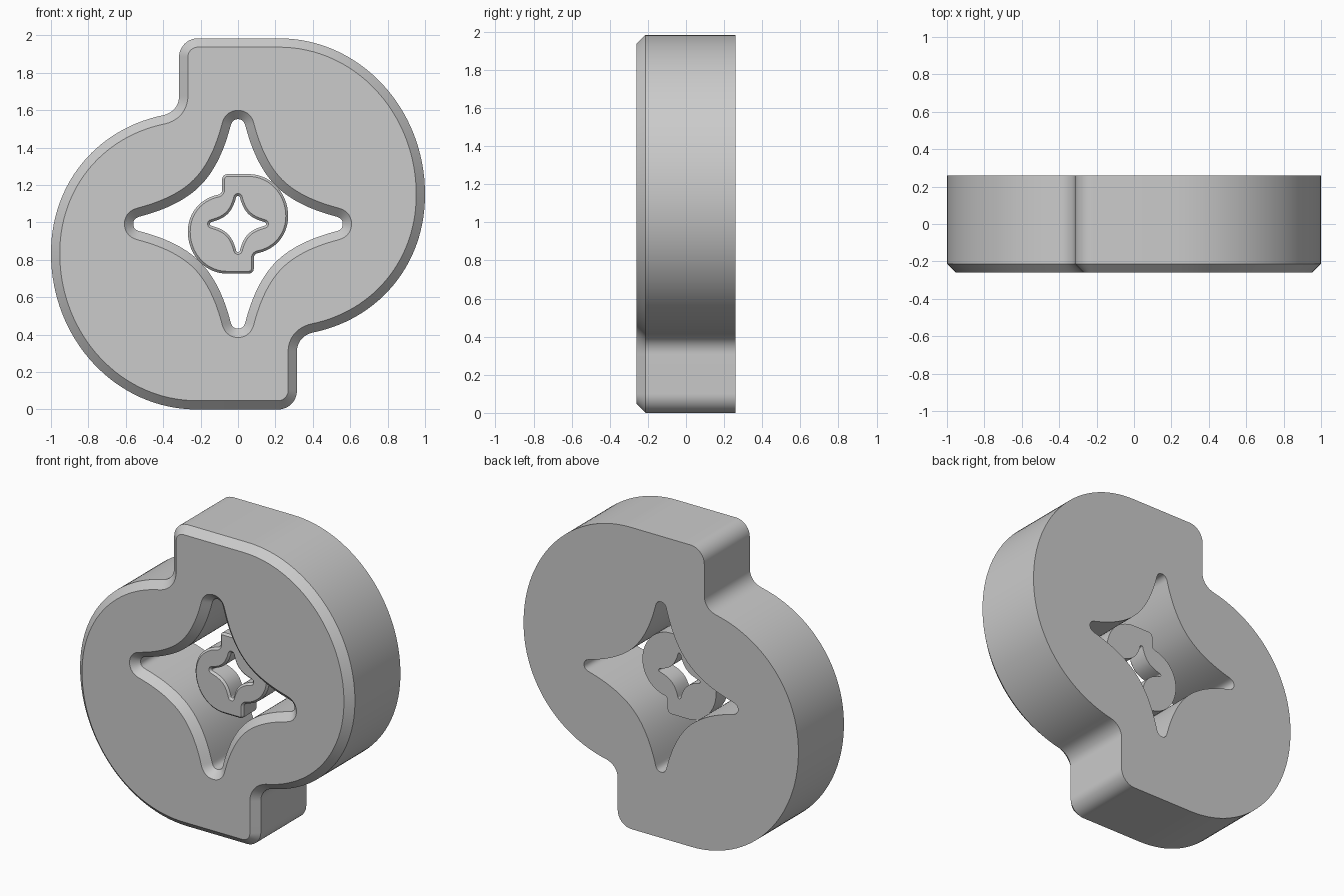
import bpy, bmesh
from mathutils import Vector
from mathutils.geometry import interpolate_bezier

if "Cube" in bpy.data.objects:
    bpy.data.objects.remove(bpy.data.objects["Cube"])

CENTRE_Z = 0.992
HALF_DEPTH = 0.26
CHAMFER = 0.047


def trace(spans):
    """Sample (start, handle, handle, end, segments) spans into one polyline, last point dropped."""
    pts = []
    for a, b, c, d, n in spans:
        pts += [p.to_2d() for p in interpolate_bezier(*(Vector((*q, 0)) for q in (a, b, c, d)), n + 1)][:-1]
    return pts


def line(a, b):
    a, b = Vector(a), Vector(b)
    return (a, a.lerp(b, 1 / 3), a.lerp(b, 2 / 3), b, 1)


def offset(pts, dist):
    """Mitred offset; positive moves to the right of travel."""
    out = []
    for i, p in enumerate(pts):
        d1 = (p - pts[i - 1]).normalized()
        d2 = (pts[(i + 1) % len(pts)] - p).normalized()
        t = (d1 + d2).normalized()
        out.append(p + Vector((t.y, -t.x)) * dist / t.dot(d2))
    return out


# Outer outline: half of it, clockwise, repeated by a half turn
half = trace([
    line((-0.315, 0.683), (-0.315, 0.892)),
    ((-0.315, 0.892), (-0.315, 0.947), (-0.27, 0.992), (-0.215, 0.992), 12),
    line((-0.215, 0.992), (0.22, 0.992)),
    ((0.22, 0.992), (0.65, 0.992), (1.0, 0.62), (1.0, 0.157), 32),
    ((1.0, 0.157), (1.0, -0.22), (0.75, -0.51), (0.40, -0.581), 28),
    ((0.40, -0.581), (0.345, -0.594), (0.315, -0.635), (0.315, -0.683), 12),
])
outline = half + [-p for p in half]

# Four-pointed star hole: one quarter, clockwise, repeated by quarter turns
quarter = trace([
    ((0, 0.56), (0.022, 0.56), (0.034, 0.547), (0.04, 0.523), 8),
    ((0.04, 0.523), (0.08, 0.37), (0.137, 0.269), (0.203, 0.203), 14),
    ((0.203, 0.203), (0.269, 0.137), (0.37, 0.08), (0.523, 0.04), 14),
    ((0.523, 0.04), (0.547, 0.034), (0.56, 0.022), (0.56, 0), 8),
])
star = []
for k in range(4):
    star += quarter
    quarter = [Vector((p.y, -p.x)) for p in quarter]


def make_plate(name, scale):
    bm = bmesh.new()
    front_edges, back_edges = [], []
    for pts, inset in ((outline, CHAMFER), (star, -CHAMFER)):
        rings = []
        for y, ring in ((-HALF_DEPTH, offset(pts, inset)),
                        (-HALF_DEPTH + CHAMFER, pts), (HALF_DEPTH, pts)):
            rings.append([bm.verts.new((p.x * scale, y * scale, p.y * scale)) for p in ring])
        n = len(pts)
        for r1, r2 in zip(rings, rings[1:]):
            for i in range(n):
                j = (i + 1) % n
                bm.faces.new((r1[i], r1[j], r2[j], r2[i]))
        for ring, store in ((rings[0], front_edges), (rings[2], back_edges)):
            store += [bm.edges.get((ring[i], ring[(i + 1) % n])) for i in range(n)]
    # Flat front and back faces around the hole
    for edges in (front_edges, back_edges):
        bmesh.ops.triangle_fill(bm, edges=edges, use_beauty=True)
    bmesh.ops.recalc_face_normals(bm, faces=bm.faces)
    mesh = bpy.data.meshes.new(name)
    bm.to_mesh(mesh)
    bm.free()
    obj = bpy.data.objects.new(name, mesh)
    obj.location.z = CENTRE_Z
    bpy.context.collection.objects.link(obj)
    bpy.ops.object.select_all(action='DESELECT')
    obj.select_set(True)
    bpy.context.view_layer.objects.active = obj
    bpy.ops.object.shade_smooth_by_angle(angle=0.52)


# Large plate and the small copy wedged in its hole
make_plate("outer_plate", 1.0)
make_plate("inner_plate", 0.268)
